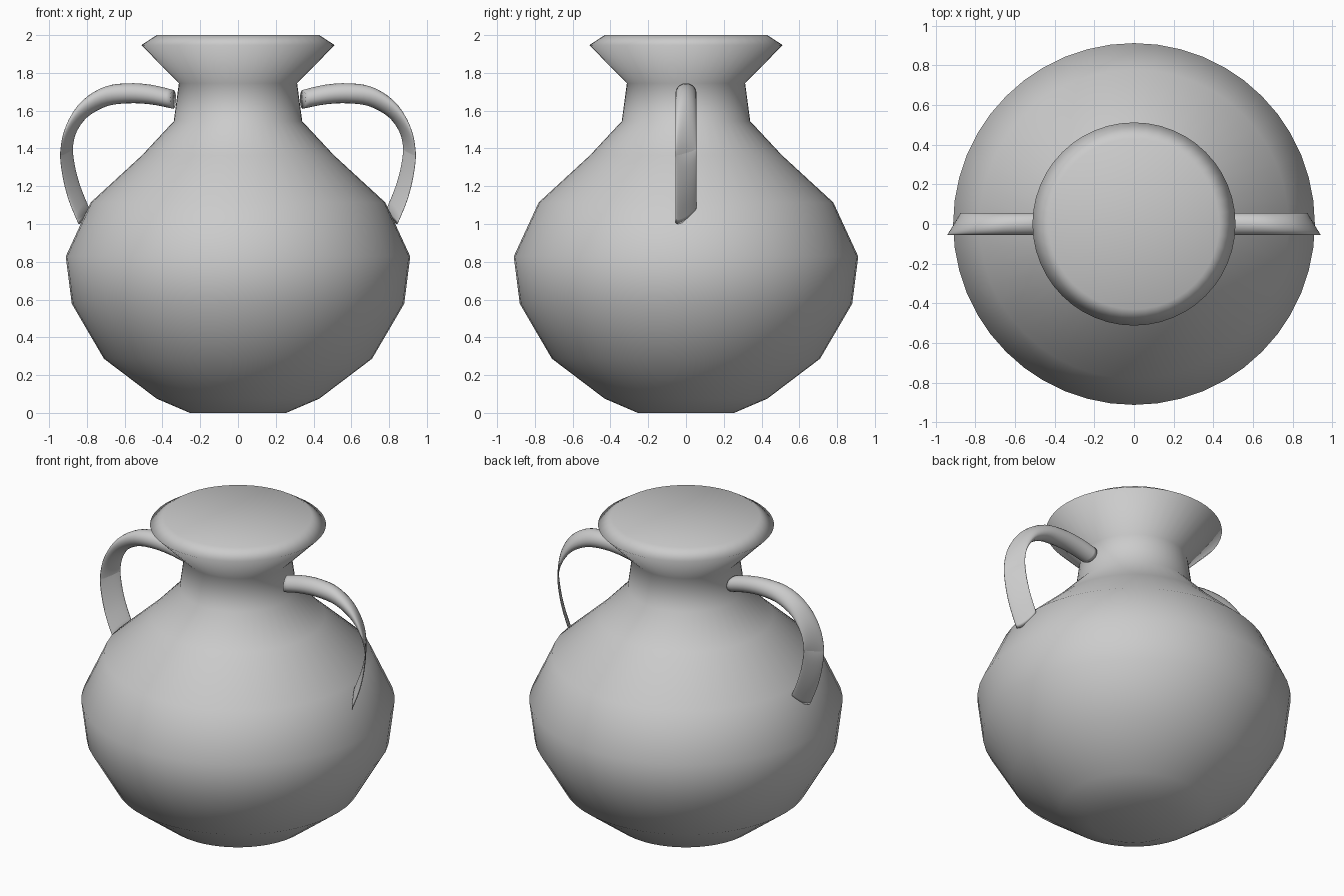
import bpy, bmesh
from math import sin, cos, pi

if "Cube" in bpy.data.objects:
    bpy.data.objects.remove(bpy.data.objects["Cube"])

SIDES = 48


def make_object(name, bm):
    mesh = bpy.data.meshes.new(name)
    bm.to_mesh(mesh)
    bm.free()
    mesh.shade_smooth()
    obj = bpy.data.objects.new(name, mesh)
    bpy.context.collection.objects.link(obj)
    return obj


def skin(bm, rings):
    """Bridge successive vertex rings with quads."""
    n = len(rings[0])
    for a, b in zip(rings, rings[1:]):
        for j in range(n):
            k = (j + 1) % n
            bm.faces.new((a[j], a[k], b[k], b[j]))


def fan(bm, ring, centre, flip=False):
    """Close a ring with triangles around a centre point."""
    c = bm.verts.new(centre)
    for a, b in zip(ring, ring[1:] + ring[:1]):
        bm.faces.new((b, a, c) if flip else (a, b, c))


def smooth_path(points, steps=4):
    """Catmull-Rom interpolation of equal-length tuples."""
    pts = [points[0]] + points + [points[-1]]
    out = []
    for p0, p1, p2, p3 in zip(pts, pts[1:], pts[2:], pts[3:]):
        for i in range(steps):
            t = i / steps
            out.append([0.5 * (2 * b + (c - a) * t + (2 * a - 5 * b + 4 * c - d) * t * t
                               + (3 * b - a - 3 * c + d) * t ** 3)
                        for a, b, c, d in zip(p0, p1, p2, p3)])
    return out + [list(points[-1])]


# Body: lathed profile (radius, height), closed flat at bottom and top
profile = [(0.255, 0), (0.43, 0.075), (0.71, 0.287), (0.88, 0.578), (0.912, 0.828),
           (0.78, 1.114), (0.508, 1.364), (0.34, 1.544), (0.313, 1.745),
           (0.512, 1.947), (0.43, 2.0)]
bm = bmesh.new()
rings = [[bm.verts.new((r * cos(2 * pi * j / SIDES), r * sin(2 * pi * j / SIDES), z))
          for j in range(SIDES)] for r, z in profile]
skin(bm, rings)
fan(bm, rings[0], (0, 0, 0), flip=True)
fan(bm, rings[-1], (0, 0, 2))
make_object("jar_body", bm)

# Handles: upright disc swept along the path, so it flattens to a ribbon where it descends
# Stations: x, z, half height, sideways skew, vertical skew
stations = [(0.343, 1.66, 0.05, 0.016, 0), (0.46, 1.685, 0.052, 0.02, 0),
            (0.58, 1.692, 0.053, 0.025, 0), (0.70, 1.675, 0.053, 0.03, 0),
            (0.81, 1.61, 0.05, 0.033, 0.005), (0.88, 1.51, 0.045, 0.034, 0.01),
            (0.907, 1.40, 0.04, 0.034, 0.015), (0.898, 1.29, 0.035, 0.034, 0.02),
            (0.868, 1.17, 0.03, 0.033, 0.028), (0.818, 1.045, 0.028, 0.03, 0.035)]
bm = bmesh.new()
rings = []
for x, z, h, skew, tilt in smooth_path(stations):
    ring = []
    for j in range(20):
        c, s = cos(2 * pi * j / 20), sin(2 * pi * j / 20)
        ring.append(bm.verts.new((x - skew * c, 0.056 * c, z + h * s + tilt * c)))
    rings.append(ring)
skin(bm, rings)
fan(bm, rings[0], (stations[0][0], 0, stations[0][1]), flip=True)
fan(bm, rings[-1], (stations[-1][0], 0, stations[-1][1]))
handles = make_object("handles", bm)
handles.modifiers.new("mirror", 'MIRROR').use_mirror_merge = False
